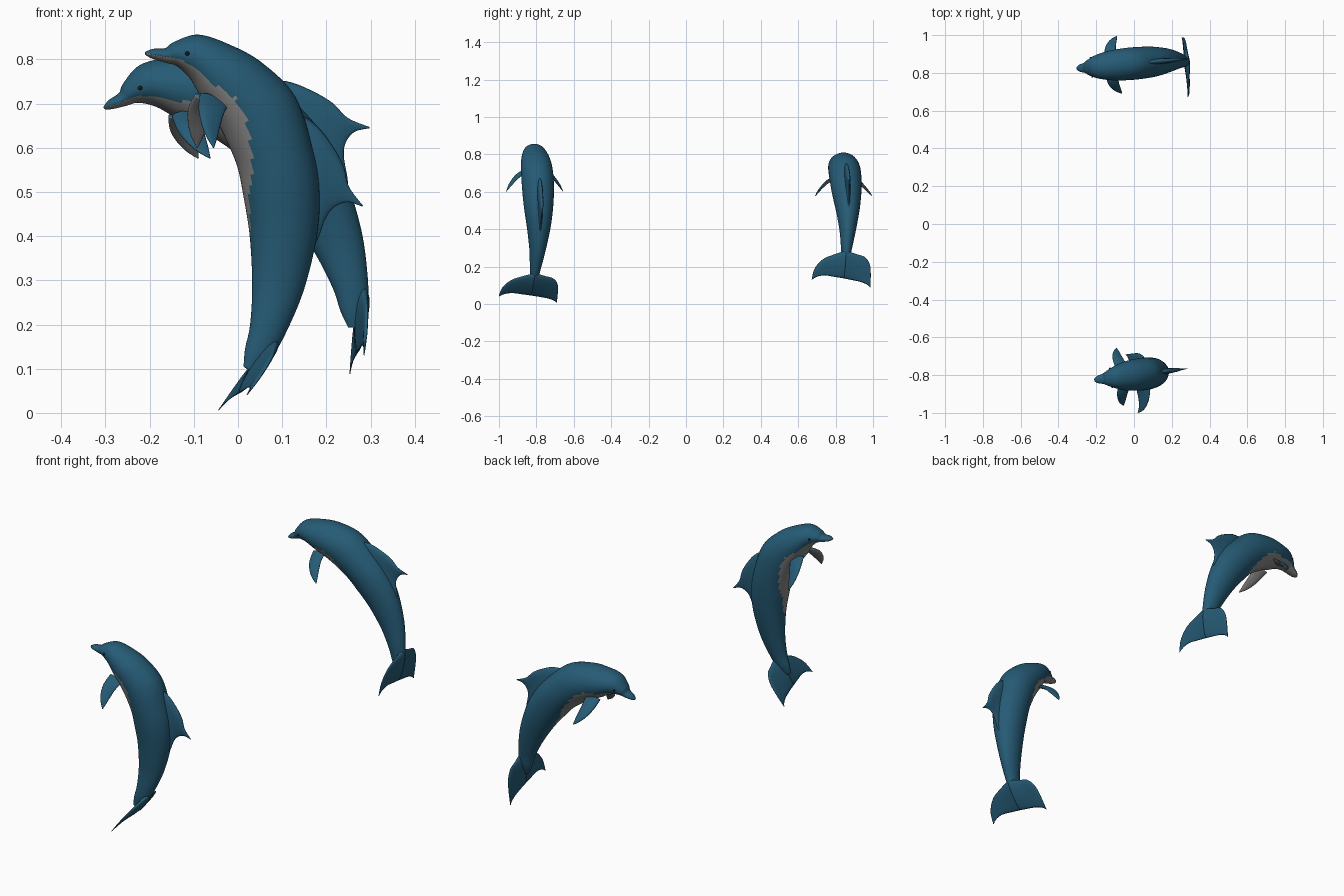
import bpy, bmesh
from math import sin, cos, pi, radians
from mathutils import Vector, Matrix

cube = bpy.data.objects.get("Cube")
if cube:
    bpy.data.objects.remove(cube, do_unlink=True)


def material(name, rgb, rough=0.6):
    m = bpy.data.materials.new(name)
    m.use_nodes = True
    m.diffuse_color = (*rgb, 1)
    node = m.node_tree.nodes["Principled BSDF"]
    node.inputs["Base Color"].default_value = (*rgb, 1)
    node.inputs["Roughness"].default_value = rough
    return m


BLUE = material("ocean_blue", (0.019, 0.105, 0.18))
GREY = material("belly_grey", (0.24, 0.235, 0.23))
WHITE = material("tooth_white", (0.75, 0.73, 0.68))
BLACK = material("eye_black", (0.01, 0.01, 0.012))


def smooth_steps(stations, steps):
    """Catmull-Rom interpolation; yields (station position, values)."""
    n = len(stations)
    for i in range(n - 1):
        a, b, c, d = (stations[min(max(k, 0), n - 1)] for k in range(i - 1, i + 3))
        for j in range(steps if i < n - 2 else steps + 1):
            t = j / steps
            yield i + t, [0.5 * (2 * q + (r - p) * t + (2 * p - 5 * q + 4 * r - s) * t * t
                                 + (3 * q - p - 3 * r + s) * t ** 3)
                          for p, q, r, s in zip(a, b, c, d)]


def loft(name, rings, matrix, mats, rule=None):
    """Skin closed rings; rule(ring index, side index, face) picks the material."""
    bm = bmesh.new()
    rows = [[bm.verts.new(p) for p in ring] for ring in rings]
    n = len(rows[0])
    tagged = []
    for i in range(len(rows) - 1):
        for j in range(n):
            k = (j + 1) % n
            tagged.append((i, j, bm.faces.new((rows[i][j], rows[i][k], rows[i + 1][k], rows[i + 1][j]))))
    bm.faces.new(rows[0])
    bm.faces.new(rows[-1])
    bmesh.ops.recalc_face_normals(bm, faces=bm.faces)
    bm.normal_update()
    for i, j, f in tagged:
        f.material_index = rule(i, j, f) if rule else 0
    return finish(name, bm, matrix, mats)


def finish(name, bm, matrix, mats):
    mesh = bpy.data.meshes.new(name)
    for f in bm.faces:
        f.smooth = True
    bm.to_mesh(mesh)
    bm.free()
    for m in mats:
        mesh.materials.append(m)
    obj = bpy.data.objects.new(name, mesh)
    obj.matrix_world = matrix
    bpy.context.collection.objects.link(obj)
    return obj


# Body stations: back x, z, belly x, z, half width, sideways offset
BODY = [
    (-.212, .817, -.211, .810, .006, 0), (-.193, .824, -.196, .802, .019, 0),
    (-.165, .826, -.167, .793, .027, 0), (-.145, .840, -.138, .784, .040, 0),
    (-.090, .856, -.108, .755, .060, 0), (-.018, .833, -.085, .716, .075, 0),
    (.054, .793, -.057, .675, .083, 0), (.130, .716, -.030, .625, .086, 0),
    (.170, .596, -.002, .560, .083, 0), (.185, .506, .012, .495, .076, 0),
    (.180, .404, .027, .400, .062, 0), (.150, .280, .032, .290, .043, -.005),
    (.106, .178, .026, .200, .029, -.014), (.072, .122, .014, .145, .020, -.018),
    (.040, .085, .010, .105, .008, -.022)]
# Height of the grey belly at each station, as a share of the section
BELLY = (.4, .38, .36, .30, .23, .27, .34, .26, .15, .05, 0, 0, 0, 0, 0, 0)
SIDES, STEPS = 48, 8

# Fin stations: leading x, y, z, trailing x, y, z, half thickness
DORSAL = [
    (.120, 0, .690, .150, 0, .350, .016), (.175, 0, .655, .178, 0, .385, .015),
    (.212, 0, .610, .200, 0, .440, .012), (.240, 0, .560, .220, 0, .466, .009),
    (.253, 0, .512, .250, 0, .477, .005), (.285, 0, .469, .283, 0, .467, .001)]
FLIPPER = [
    (-.092, .045, .722, -.025, .045, .700, .009), (-.101, .090, .693, -.042, .085, .678, .009),
    (-.100, .120, .662, -.054, .112, .650, .007), (-.091, .140, .630, -.064, .136, .622, .005),
    (-.076, .153, .601, -.073, .153, .600, .001)]


def tail_plane(ly, lz, ty, tz, thick):
    return (.75 * lz - .035, ly, lz, .75 * tz - .035, ty, tz, thick)


FLUKE_ROOT = tail_plane(-.018, .165, -.028, .045, .016)
FLUKES = {
    "right": [FLUKE_ROOT, tail_plane(-.085, .148, -.080, .052, .009),
              tail_plane(-.144, .127, -.130, .058, .006), tail_plane(-.187, .088, -.172, .053, .004),
              tail_plane(-.202, .042, -.201, .040, .001)],
    "left": [FLUKE_ROOT, tail_plane(.040, .149, .035, .035, .009),
             tail_plane(.085, .135, .072, .027, .006), tail_plane(.112, .095, .100, .016, .004),
             tail_plane(.114, .008, .112, .006, .001)]}


def fin_rings(stations, side=1, sides=16):
    data = [v for _, v in smooth_steps(stations, 6)]
    span = Vector(data[-1][:3]) - Vector(data[0][:3])
    rings = []
    for v in data:
        lead, trail = Vector(v[:3]), Vector(v[3:6])
        normal = (trail - lead).cross(span).normalized()
        ring = []
        for j in range(sides):
            a = 2 * pi * j / sides
            u = (1 - cos(a)) / 2
            p = lead.lerp(trail, u) + normal * v[6] * sin(a) * (1.3 - .7 * u)
            ring.append((p.x, p.y * side, p.z))
        rings.append(ring)
    return rings


def body_point(v, angle):
    """Angle 0 is the belly, pi is the back."""
    up = (1 - cos(angle)) / 2
    return Vector((v[2] + (v[0] - v[2]) * up, v[5] + v[4] * sin(angle), v[3] + (v[1] - v[3]) * up))


def dolphin(tag, matrix):
    samples = list(smooth_steps(BODY, STEPS))
    rings = [[body_point(v, 2 * pi * j / SIDES) for j in range(SIDES)] for _, v in samples]

    def belly_rule(i, j, face):
        s = samples[i][0]
        k = int(s)
        limit = BELLY[k] + (BELLY[k + 1] - BELLY[k]) * (s - k)
        return int((1 - cos(2 * pi * (j + .5) / SIDES)) / 2 < limit)

    loft(tag + "_body", rings, matrix, [BLUE, GREY], belly_rule)
    loft(tag + "_dorsal_fin", fin_rings(DORSAL), matrix, [BLUE])
    for name, stations in FLUKES.items():
        loft(f"{tag}_{name}_fluke", fin_rings(stations), matrix, [BLUE])

    for name, side in (("left", 1), ("right", -1)):
        # Flippers are grey on the inner face
        loft(f"{tag}_{name}_flipper", fin_rings(FLIPPER, side), matrix, [BLUE, GREY],
             lambda i, j, f: int(f.normal.y * side < 0))
        # Eye set just into the side of the head
        bm = bmesh.new()
        eye = body_point(samples[int(3.6 * STEPS)][1], side * pi * .52)
        bmesh.ops.create_uvsphere(bm, u_segments=12, v_segments=8, radius=.005,
                                  matrix=Matrix.Translation(eye))
        finish(f"{tag}_{name}_eye", bm, matrix, [BLACK])

    # Teeth along both sides of the mouth line
    bm = bmesh.new()
    for i in range(3, 2 * STEPS + 4):
        for side in (1, -1):
            p = body_point(samples[i][1], side * pi * .42)
            bmesh.ops.create_cone(bm, segments=6, radius1=.0012, radius2=.0003, depth=.003,
                                  matrix=Matrix.Translation(p))
    finish(tag + "_teeth", bm, matrix, [WHITE])


# Two leaping dolphins, the far one pitched about its nose
nose = Vector((-.212, 0, .813))
near = Matrix.Translation((0, -.80, 0)) @ Matrix.Rotation(radians(7), 4, 'Z')
far = (Matrix.Translation((0, .85, 0)) @ Matrix.Rotation(radians(5), 4, 'Z')
       @ Matrix.Translation((-.304, 0, .689)) @ Matrix.Rotation(radians(-30.7), 4, 'Y')
       @ Matrix.Translation(-nose))
dolphin("near_dolphin", near)
dolphin("far_dolphin", far)
